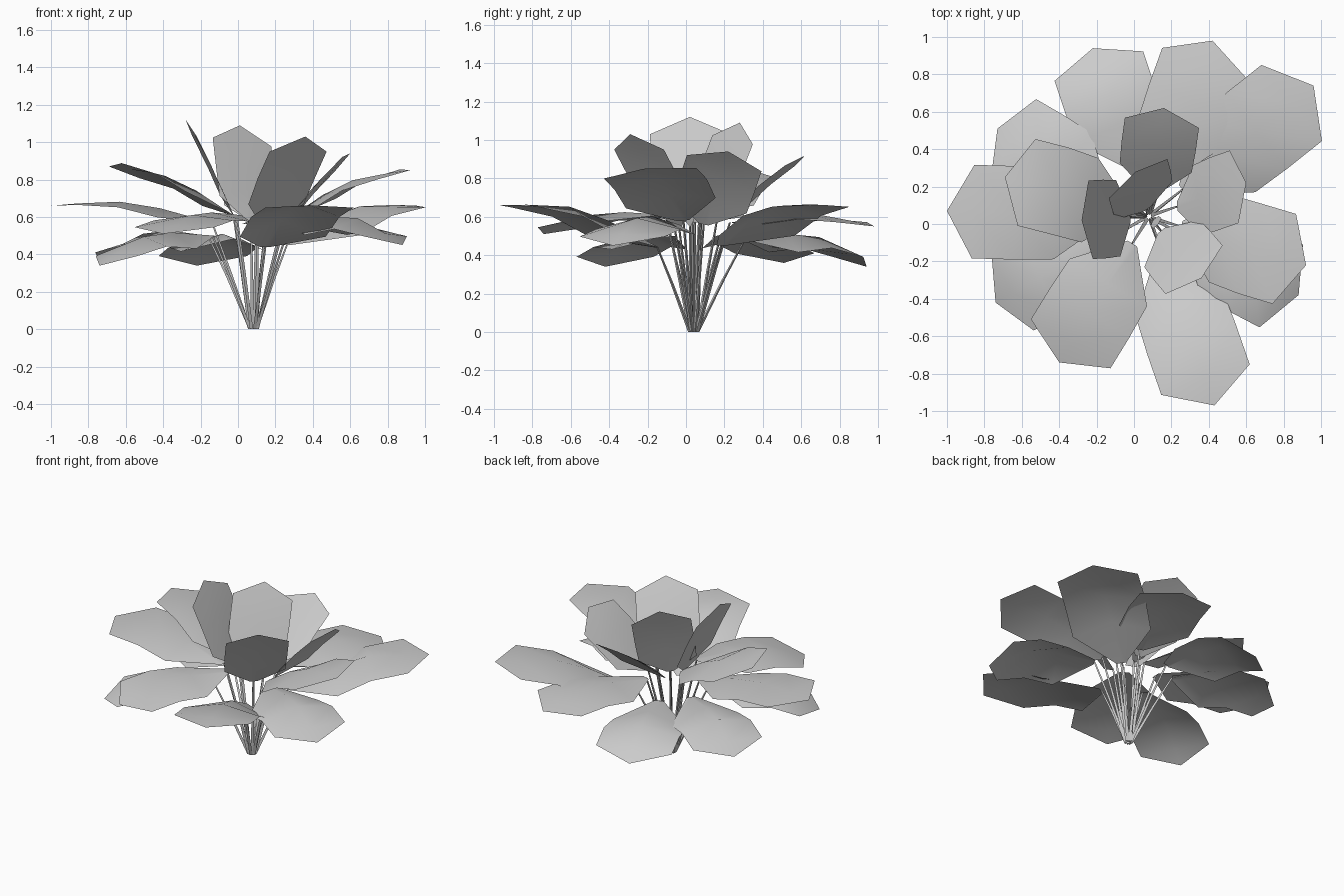
import bpy
import math
from mathutils import Matrix, Vector

old = bpy.data.objects.get("Cube")
if old:
    bpy.data.objects.remove(old, do_unlink=True)

# Single flat colour for the whole plant
grey = bpy.data.materials.new("leaf_grey")
grey.use_nodes = True
colour = (0.6, 0.6, 0.6, 1)
grey.diffuse_color = colour
grey.node_tree.nodes["Principled BSDF"].inputs["Base Color"].default_value = colour

ROOT = Vector((0.08, 0.04, 0))
UP = Vector((0, 0, 1))


def add_mesh(name, verts, faces, smooth):
    mesh = bpy.data.meshes.new(name)
    mesh.from_pydata(verts, [], faces)
    mesh.materials.append(grey)
    for poly in mesh.polygons:
        poly.use_smooth = smooth
    mesh.update()
    obj = bpy.data.objects.new(name, mesh)
    bpy.context.collection.objects.link(obj)
    return obj


# Leaf rows: position along leaf, width factor, share of arch, share of edge droop
PROFILE = [(0, 0.12, 0, 0), (0.33, 0.97, 0.8, 1),
           (0.58, 1, 1, 0.6), (0.84, 1, 0.45, 0.15)]


def add_leaf(name, base, tip, half_width, roll, arch, droop):
    """Seven-cornered blade with an arched midrib; lower corners sag or slide back."""
    axis = tip - base
    ahead = axis.normalized()
    level_side = ahead.cross(UP).normalized()
    flatness = level_side.cross(ahead).z
    side = Matrix.Rotation(roll, 3, ahead) @ level_side
    normal = side.cross(ahead)
    size = min(1, half_width * 4)
    sag = (normal * (flatness * droop) + ahead * (1 - flatness) * 0.13) * size
    bow = normal * (arch * flatness * size)
    verts = []
    for along, width, lift, drop in PROFILE:
        for s in (-1, 0, 1):
            verts.append(base + axis * along + side * (s * width * half_width)
                         + bow * lift - sag * (abs(s) * drop))
    verts.append(tip)
    last = len(verts) - 1
    faces = []
    for row in range(len(PROFILE) - 1):
        for col in range(2):
            a = row * 3 + col
            faces.append((a, a + 1, a + 4, a + 3))
    faces += [(last - 3, last - 2, last), (last - 2, last - 1, last)]
    add_mesh(name, verts, faces, True)


def add_stem(name, foot, base):
    """Thin three-sided stalk that bows slightly on its way to the blade."""
    knee = foot.lerp(base, 0.55) + UP * 0.01
    path = [(foot, 0.012), (knee, 0.009), (base, 0.006)]
    verts, faces = [], []
    for point, radius in path:
        for k in range(3):
            a = k * math.tau / 3
            verts.append(point + Vector((math.cos(a), math.sin(a), 0)) * radius)
    for row in range(len(path) - 1):
        for k in range(3):
            n = (k + 1) % 3
            faces.append((row * 3 + k, row * 3 + n, row * 3 + 3 + n, row * 3 + 3 + k))
    add_mesh(name, verts, faces, False)


# Arch and edge droop for each kind of leaf
SHAPES = {"drooping": (0.1, 0.1), "outer": (0.06, 0.05), "rising": (0.09, 0.09),
          "raised": (0.07, 0.05), "upright": (0.03, 0.04), "small": (0, 0)}

# Each leaf: tip x, y, z, half width, distance of blade base from root, base height, roll
LEAVES = {
    "drooping_leaf_back": (-0.22, 0.94, 0.34, 0.25, 0.28, 0.48, 0),
    "drooping_leaf_back_right": (-0.73, 0.51, 0.36, 0.24, 0.28, 0.5, 0),
    "drooping_leaf_front_right": (-0.74, -0.42, 0.34, 0.23, 0.25, 0.5, 0),
    "drooping_leaf_front_left": (0.88, -0.38, 0.45, 0.25, 0.22, 0.56, 0),
    "outer_leaf_back": (0.42, 0.98, 0.55, 0.24, 0.2, 0.57, 0),
    "rising_leaf_back_left": (0.96, 0.74, 0.66, 0.26, 0.23, 0.45, 0),
    "rising_leaf_front": (0.43, -0.97, 0.66, 0.25, 0.2, 0.44, 0),
    "outer_leaf_front_right": (-0.4, -0.74, 0.51, 0.25, 0.17, 0.61, 0),
    "outer_leaf_right": (-1, 0.07, 0.66, 0.25, 0.22, 0.57, 0),
    "raised_leaf_left": (0.92, -0.22, 0.85, 0.25, 0.18, 0.58, 0.12),
    "raised_leaf_right": (-0.69, 0.25, 0.87, 0.24, 0.11, 0.61, 0.18),
    "upright_leaf_back": (0.16, 0.62, 0.92, 0.2, 0.12, 0.57, 0),
    "upright_leaf_middle": (0.01, 0.28, 1.09, 0.19, 0.04, 0.58, 0.33),
    "upright_leaf_right": (-0.28, 0.02, 1.12, 0.21, 0.1, 0.6, 0),
    "upright_leaf_left": (0.6, 0.22, 0.94, 0.2, 0.16, 0.56, -0.3),
    "upright_leaf_front": (0.36, -0.29, 1.03, 0.2, 0.1, 0.55, 0),
    "small_sprout": (0.13, 0, 0.7, 0.035, 0.03, 0.55, 0),
}

for name, (x, y, z, half_width, reach, height, roll) in LEAVES.items():
    tip = Vector((x, y, z))
    out = Vector((x - ROOT.x, y - ROOT.y, 0)).normalized()
    base = ROOT + out * reach + UP * height
    add_leaf(name, base, tip, half_width, roll, *SHAPES[name.split("_")[0]])
    add_stem(name + "_stem", ROOT + out * 0.02, base)
